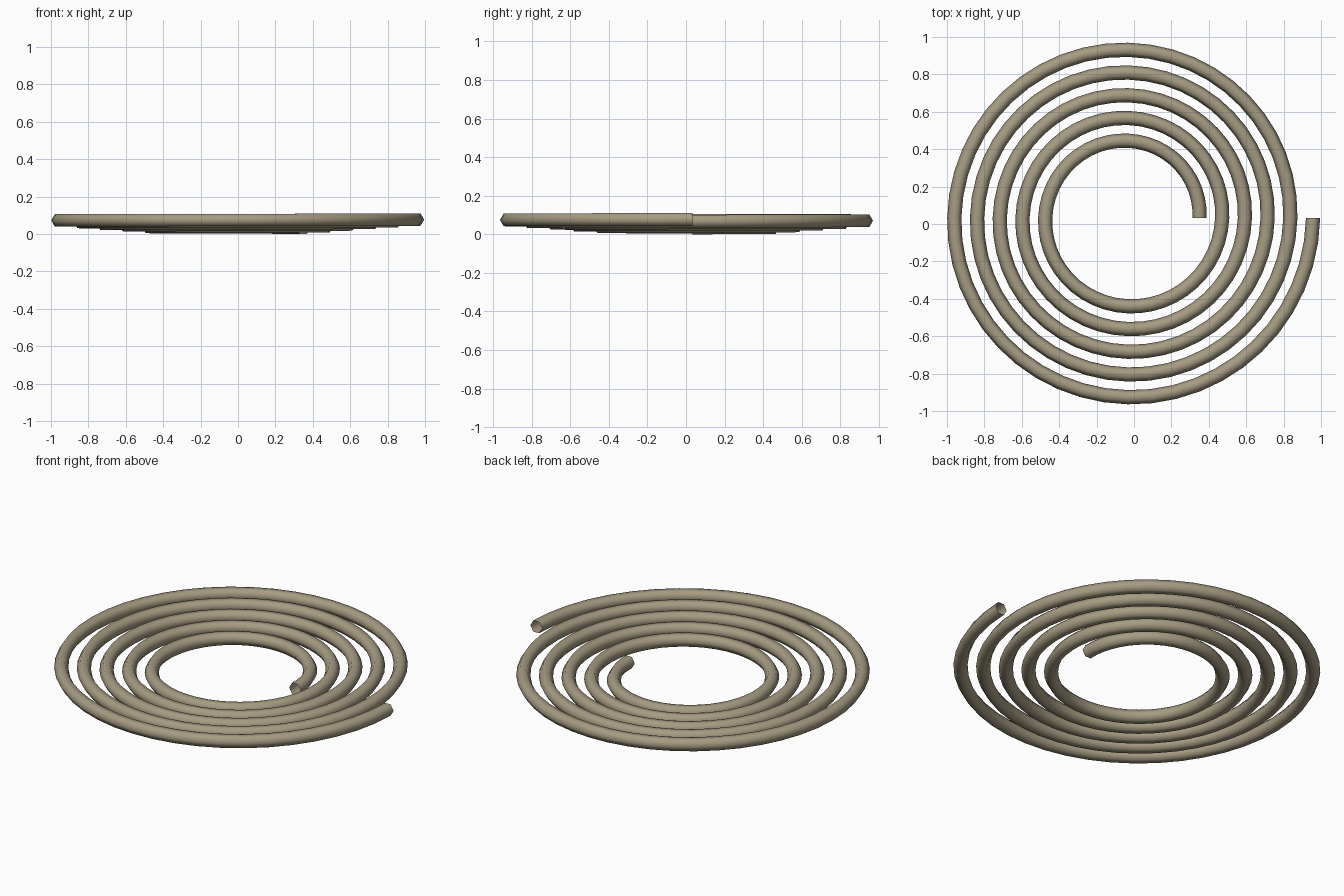
import bpy
import bmesh
from math import cos, sin, pi, tau

cube = bpy.data.objects.get("Cube")
if cube:
    bpy.data.objects.remove(cube, do_unlink=True)

# Coil settings
TURNS = 5
STEPS = 48            # rings per turn
SIDES = 6             # hexagonal tube
TUBE = 0.038
CENTRE = (-0.032, 0.033)
INNER, PITCH = 0.382, 0.1215
FLAT = TUBE * sin(pi / 3)
RISE = 0.11 - 2 * FLAT

# Single flat colour
mat = bpy.data.materials.new("khaki")
mat.use_nodes = True
colour = (0.38, 0.33, 0.225, 1)
mat.diffuse_color = colour
bsdf = mat.node_tree.nodes["Principled BSDF"]
bsdf.inputs["Base Color"].default_value = colour
bsdf.inputs["Roughness"].default_value = 0.8


def ring(bm, turn):
    """Hexagonal cross-section of the tube at a given number of turns."""
    angle = tau * turn
    verts = []
    for k in range(SIDES):
        a = tau * k / SIDES
        r = INNER + PITCH * turn + TUBE * cos(a)
        z = FLAT + RISE * turn / TURNS + TUBE * sin(a)
        verts.append(bm.verts.new((CENTRE[0] + r * cos(angle),
                                   CENTRE[1] + r * sin(angle), z)))
    return verts


# Open-ended spiral tube, rising gently outwards
bm = bmesh.new()
rings = [ring(bm, i / STEPS) for i in range(TURNS * STEPS + 1)]
for a, b in zip(rings, rings[1:]):
    for k in range(SIDES):
        n = (k + 1) % SIDES
        face = bm.faces.new((a[k], a[n], b[n], b[k]))
        face.smooth = True
bmesh.ops.recalc_face_normals(bm, faces=bm.faces)
# Make sure the normals point out of the tube: the top faces look up
top = max(bm.faces, key=lambda f: f.calc_center_median().z)
if top.normal.z < 0:
    bmesh.ops.reverse_faces(bm, faces=bm.faces)

mesh = bpy.data.meshes.new("spiral_coil")
bm.to_mesh(mesh)
bm.free()
mesh.materials.append(mat)
coil = bpy.data.objects.new("spiral_coil", mesh)
bpy.context.collection.objects.link(coil)
